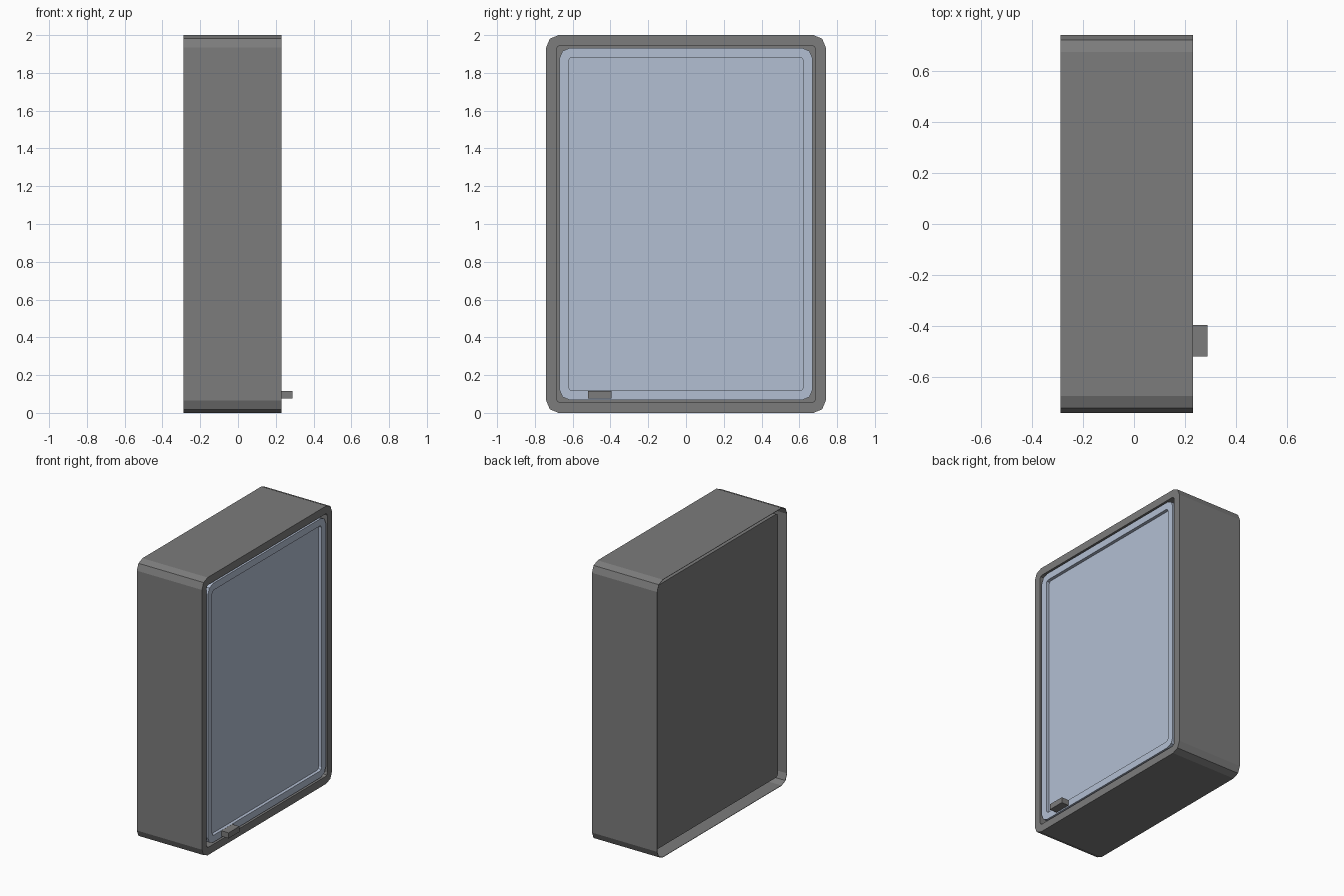
import bpy, bmesh
from math import sin, cos, pi

cube = bpy.data.objects.get("Cube")
if cube:
    bpy.data.objects.remove(cube, do_unlink=True)


def make_material(name, rgb):
    mat = bpy.data.materials.new(name)
    mat.use_nodes = True
    mat.diffuse_color = (*rgb, 1)
    mat.node_tree.nodes["Principled BSDF"].inputs["Base Color"].default_value = (*rgb, 1)
    return mat


grey = make_material("cabinet grey", (0.2, 0.2, 0.2))
blue = make_material("door blue", (0.45, 0.52, 0.65))


def rounded_loop(bm, x, half_y, half_z, radius, segments=2):
    """Rounded rectangle in the y-z plane, counter-clockwise seen from +x."""
    verts = []
    corners = ((1, 1), (-1, 1), (-1, -1), (1, -1))
    for quarter, (sy, sz) in enumerate(corners):
        for i in range(segments + 1):
            a = (quarter + i / segments) * pi / 2
            y = sy * (half_y - radius) + radius * cos(a)
            z = 1 + sz * (half_z - radius) + radius * sin(a)
            verts.append(bm.verts.new((x, y, z)))
    return verts


def lofted_part(name, sections, mat):
    """Closed solid skinned through a series of rounded rectangles."""
    bm = bmesh.new()
    loops = [rounded_loop(bm, *s) for s in sections]
    for a, b in zip(loops, loops[1:]):
        for i in range(len(a)):
            j = (i + 1) % len(a)
            bm.faces.new((a[i], a[j], b[j], b[i]))
    bm.faces.new(loops[0])
    bm.faces.new(loops[-1])
    bmesh.ops.recalc_face_normals(bm, faces=bm.faces)
    mesh = bpy.data.meshes.new(name)
    bm.to_mesh(mesh)
    bm.free()
    mesh.materials.append(mat)
    obj = bpy.data.objects.new(name, mesh)
    bpy.context.collection.objects.link(obj)


# Thin cabinet shell, open at the back, with an inner tub hung from the front rim
lofted_part("cabinet_shell", [
    (-0.246, 0.686, 0.945, 0.02),
    (0.231, 0.686, 0.945, 0.02),
    (0.231, 0.74, 1.0, 0.065),
    (-0.288, 0.74, 1.0, 0.065),
    (-0.288, 0.737, 0.997, 0.063),
    (0.228, 0.737, 0.997, 0.063),
    (0.228, 0.689, 0.948, 0.022),
    (-0.25, 0.689, 0.948, 0.022),
], grey)

# Door flush with the rim, with a raised border around a sunken panel
lofted_part("door", [
    (0.15, 0.67, 0.932, 0.055),
    (0.23, 0.67, 0.932, 0.055),
    (0.23, 0.622, 0.882, 0.02),
    (0.207, 0.622, 0.882, 0.02),
], blue)

# Small pull tab near the bottom of the door
bpy.ops.mesh.primitive_cube_add(size=1, location=(0.253, -0.457, 0.097))
tab = bpy.context.object
tab.name = "door_handle"
tab.scale = (0.07, 0.123, 0.04)
bpy.ops.object.transform_apply(location=False, rotation=False, scale=True)
tab.data.materials.append(grey)
